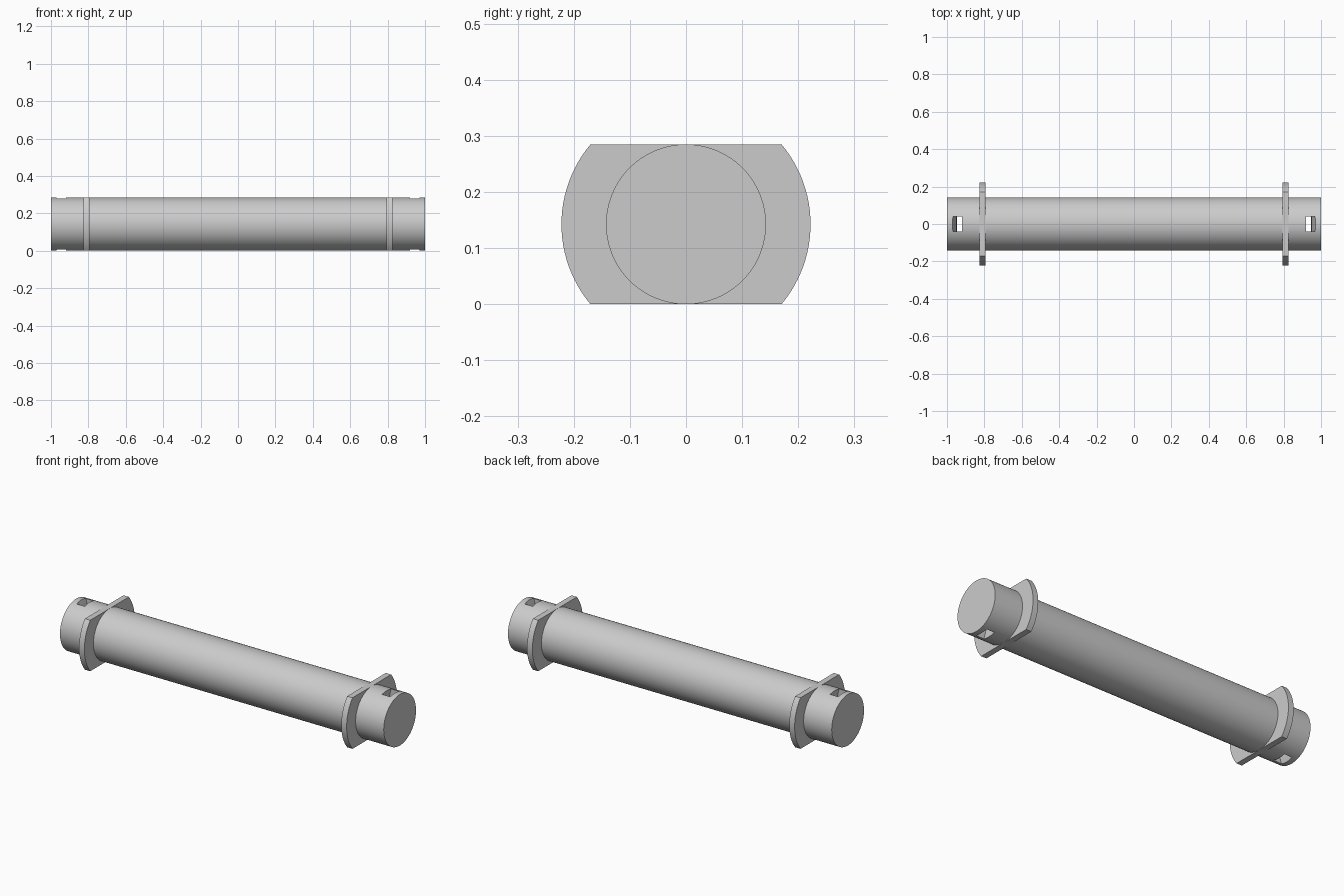
import bpy, math

# Remove only the default cube
cube = bpy.data.objects.get("Cube")
if cube:
    bpy.data.objects.remove(cube, do_unlink=True)

RADIUS = 0.1425          # spool barrel
FLANGE_RADIUS = 0.222    # before the top and bottom are trimmed flat
FLANGE_X = 0.81
FLANGE_THICK = 0.033
SLOT_HALF_WIDTH = 0.04
SLOT_RADIUS = 0.45       # curved tie channel, bulging towards the middle
SLOT_DEPTH = 0.048
SLOT_OUTER_X = 0.947     # outer channel wall at mid height

grey = bpy.data.materials.new("plain_grey")
grey.use_nodes = True
colour = (0.6, 0.6, 0.6, 1)
grey.diffuse_color = colour
grey.node_tree.nodes["Principled BSDF"].inputs["Base Color"].default_value = colour


def prism(name, outline, axis, start, end):
    """Extrude a 2D outline along x (outline is y, z) or y (outline is x, z)."""
    def place(p, d):
        return (d, p[0], p[1]) if axis == "x" else (p[0], d, p[1])
    n = len(outline)
    verts = [place(p, d) for d in (start, end) for p in outline]
    faces = [list(range(n))[::-1], list(range(n, 2 * n))]
    faces += [[i, (i + 1) % n, n + (i + 1) % n, n + i] for i in range(n)]
    if axis == "y":
        faces = [f[::-1] for f in faces]
    mesh = bpy.data.meshes.new(name)
    mesh.from_pydata(verts, [], faces)
    mesh.materials.append(grey)
    obj = bpy.data.objects.new(name, mesh)
    bpy.context.collection.objects.link(obj)
    return obj


def activate(obj):
    bpy.ops.object.select_all(action="DESELECT")
    obj.select_set(True)
    bpy.context.view_layer.objects.active = obj


def arc(cx, radius, start, end, steps):
    """Points on an arc centred at the barrel's axis height."""
    angles = [start + (end - start) * i / steps for i in range(steps + 1)]
    return [(cx + radius * math.cos(a), RADIUS + radius * math.sin(a)) for a in angles]


# Barrel with solid ends
barrel = prism("barrel", arc(0, RADIUS, 0, math.tau, 96)[:-1], "x", -1, 1)

# Curved tie slots through both ends of the barrel
sweep = 0.42
for side in (1, -1):
    centre = SLOT_OUTER_X + SLOT_RADIUS
    outer = arc(centre, SLOT_RADIUS, math.pi - sweep, math.pi + sweep, 24)
    inner = arc(centre, SLOT_RADIUS + SLOT_DEPTH, math.pi + sweep, math.pi - sweep, 24)
    outline = [(side * x, z) for x, z in outer + inner]
    if side > 0:
        outline.reverse()
    cutter = prism("slot_cutter", outline, "y", -SLOT_HALF_WIDTH, SLOT_HALF_WIDTH)
    cutter.hide_render = True
    cut = barrel.modifiers.new("tie_slot", "BOOLEAN")
    cut.operation = "DIFFERENCE"
    cut.solver = "EXACT"
    cut.object = cutter
    activate(barrel)
    bpy.ops.object.modifier_apply(modifier=cut.name)
    bpy.data.objects.remove(cutter, do_unlink=True)

# Flanges: discs trimmed flush with the barrel at top and bottom
trim = math.asin(RADIUS / FLANGE_RADIUS)
flange_outline = (arc(0, FLANGE_RADIUS, -trim, trim, 24)
                  + arc(0, FLANGE_RADIUS, math.pi - trim, math.pi + trim, 24))
parts = [barrel]
for name, x in (("left_flange", FLANGE_X), ("right_flange", -FLANGE_X)):
    parts.append(prism(name, flange_outline, "x",
                       x - FLANGE_THICK / 2, x + FLANGE_THICK / 2))

for part in parts:
    activate(part)
    bpy.ops.object.shade_smooth_by_angle(angle=math.radians(30))
